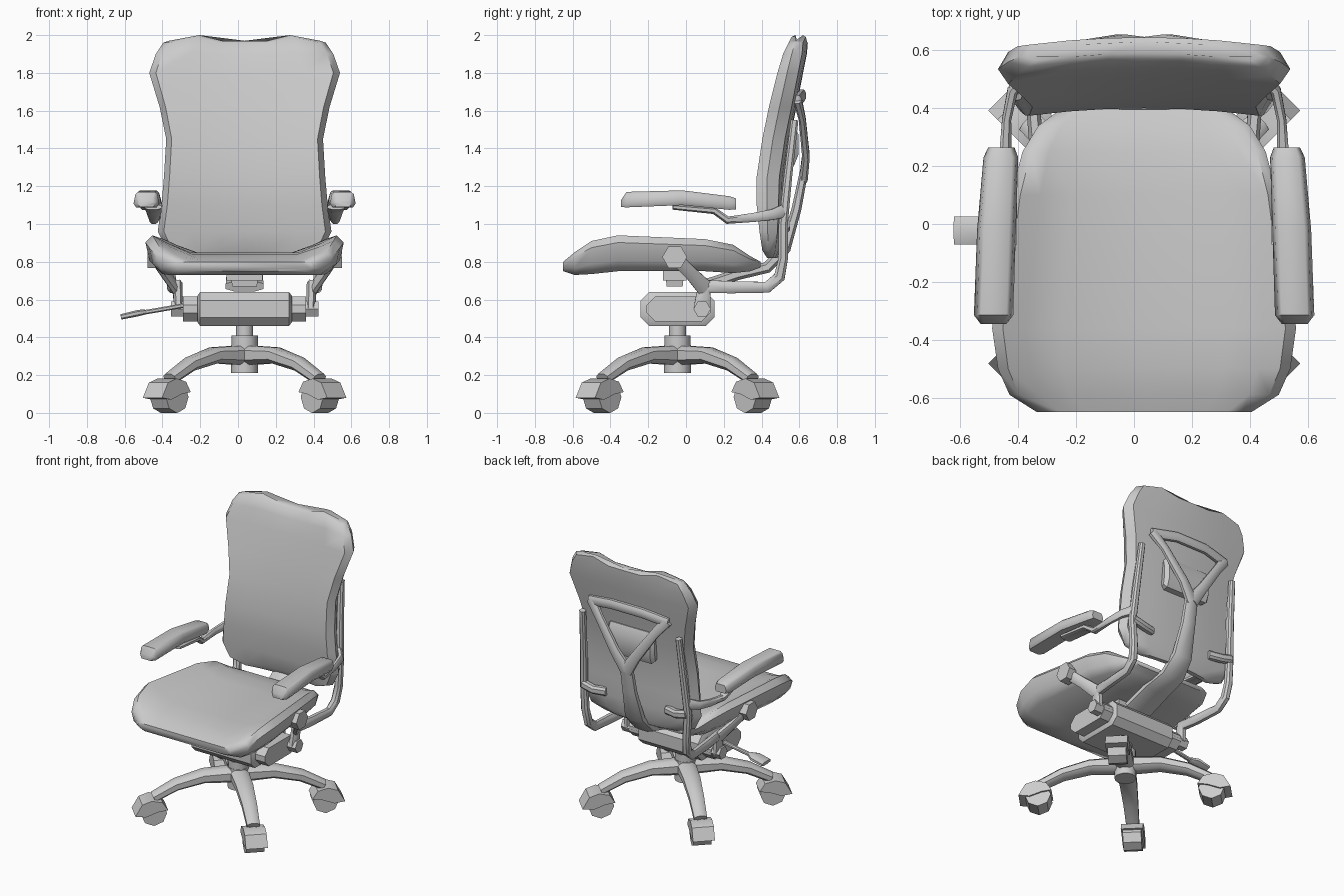
import bpy, bmesh, math
from mathutils import Vector

CX, CY = 0.035, -0.045          # chair axis (the lever shifts it off x = 0)


def loft(name, rings, angle=40):
    """Skin closed rings of equal length and cap both ends."""
    bm = bmesh.new()
    vs = [[bm.verts.new(p) for p in r] for r in rings]
    n = len(vs[0])
    for a, b in zip(vs, vs[1:]):
        for i in range(n):
            j = (i + 1) % n
            bm.faces.new((a[i], a[j], b[j], b[i]))
    bm.faces.new(vs[0])
    bm.faces.new(vs[-1])
    bmesh.ops.recalc_face_normals(bm, faces=bm.faces)
    me = bpy.data.meshes.new(name)
    bm.to_mesh(me)
    bm.free()
    for p in me.polygons:
        p.use_smooth = True
    me.set_sharp_from_angle(angle=math.radians(angle))
    ob = bpy.data.objects.new(name, me)
    bpy.context.collection.objects.link(ob)
    return ob


OCT = [(1, .5), (.5, 1), (-.5, 1), (-1, .5), (-1, -.5), (-.5, -1), (.5, -1), (1, -.5)]


def sweep(name, pts, sizes, side):
    """Chamfered bar along pts; sizes = half width (along side) and half height."""
    pts, side = [Vector(p) for p in pts], Vector(side)
    if len(sizes) == 1:
        sizes = sizes * len(pts)
    rings = []
    for i, (p, (w, h)) in enumerate(zip(pts, sizes)):
        t = Vector((0, 0, 0))
        if i:
            t += (p - pts[i - 1]).normalized()
        if i < len(pts) - 1:
            t += (pts[i + 1] - p).normalized()
        t.normalize()
        a = (side - t * side.dot(t)).normalized()
        b = t.cross(a)
        rings.append([p + a * u * w + b * v * h for u, v in OCT])
    return loft(name, rings)


def prism(name, n, r, a, b):
    """Regular n-sided cylinder from a to b."""
    a, b = Vector(a), Vector(b)
    q = (b - a).to_track_quat('Z', 'Y')
    ring = [q @ Vector((r * math.cos(2 * math.pi * i / n), r * math.sin(2 * math.pi * i / n), 0))
            for i in range(n)]
    return loft(name, [[a + p for p in ring], [b + p for p in ring]])


# Seat cushion: stations front to back (y, half width, bottom, side top, centre top)
seat = []
for y, w, zb, zs, zc in [(-.65, .37, .75, .80, .80), (-.59, .465, .73, .85, .82),
                         (-.5, .505, .735, .91, .84), (-.36, .525, .75, .94, .85),
                         (.1, .46, .75, .92, .85), (.25, .42, .74, .89, .84),
                         (.34, .365, .75, .83, .82), (.395, .29, .77, .80, .80)]:
    half = [(.86, zb), (.96, zb + .3 * (zs - zb)), (1, zb + .8 * (zs - zb)), (.93, zs),
            (.78, zc + .55 * (zs - zc)), (.55, zc)]
    sec = [(0, zb)] + half + [(0, zc)] + [(-u, z) for u, z in reversed(half)]
    seat.append([(CX + u * w, y, z) for u, z in sec])
loft("seat", seat, 50)

# Backrest: stations bottom to top (z, half width, front y, rear y, top bump)
back = []
for z, w, yf, yb, bump in [(.82, .30, .455, .485, 0), (.86, .41, .43, .50, 0), (.96, .46, .415, .51, 0),
                           (1.1, .44, .40, .515, 0), (1.25, .427, .40, .52, 0), (1.45, .415, .43, .55, 0),
                           (1.62, .45, .465, .585, 0), (1.8, .505, .51, .62, 0),
                           (1.9, .47, .54, .64, .01), (1.96, .43, .57, .645, .03), (1.97, .40, .59, .63, .03)]:
    f = [-.93, -.6, -.3, 0, .3, .6, .93]
    sec = [(u, yf) for u in f] + [(1, (yf + yb) / 2)] + [(u, yb) for u in reversed(f)] + [(-1, (yf + yb) / 2)]
    back.append([(CX + u * w, y - .03 * u * u, z + (bump if abs(u) == .6 else 0)) for u, y in sec])
loft("backrest", back, 50)

# Star base: hub, gas column, four legs with casters
prism("hub", 12, .072, (CX, CY, .21), (CX, CY, .36))
prism("hub_collar", 12, .07, (CX, CY, .35), (CX, CY, .41))
prism("gas_column", 12, .045, (CX, CY, .4), (CX, CY, .5))
for k in range(4):
    ang = math.radians(45 + 90 * k)
    d = Vector((math.cos(ang), math.sin(ang), 0))
    t = Vector((-d.y, d.x, 0))
    o = Vector((CX, CY, 0))
    at = lambda r, z, s=0: o + d * r + t * s + Vector((0, 0, z))
    sweep("base_leg", [at(.03, .305), at(.23, .305), at(.41, .258), at(.56, .18)],
          [(.06, .052), (.056, .042), (.048, .036), (.042, .03)], t)
    prism("caster_wheel", 8, .085, at(.565, .084, -.06), at(.565, .084, .06))
    hood = [(.475, .11), (.51, .165), (.58, .182), (.645, .16), (.69, .08), (.62, .07), (.54, .1)]
    loft("caster_hood", [[at(r, z, s) for r, z in hood] for s in (-.072, .072)])

# Tilt mechanism housing, stepped at the ends
def octo(x, y0, y1, z0, z1, c=.045):
    return [(CX + x, y, z) for y, z in [(y0 + c, z0), (y1 - c, z0), (y1, z0 + c), (y1, z1 - c),
                                        (y1 - c, z1), (y0 + c, z1), (y0, z1 - c), (y0, z0 + c)]]

loft("tilt_housing", [octo(-.25, -.22, .13, .48, .62), octo(-.235, -.24, .15, .46, .64),
                      octo(.235, -.24, .15, .46, .64), octo(.25, -.22, .13, .48, .62)])
loft("tilt_housing_core", [octo(x, -.21, .13, .485, .615) for x in (-.325, .325)])
prism("tilt_axle", 6, .046, (CX - .39, .085, .55), (CX + .39, .085, .55))
loft("seat_mount", [[(CX + a * w, -.06 + b * w * .65, z) for a, b in [(1, 1), (-1, 1), (-1, -1), (1, -1)]]
                    for z, w in [(.67, .065), (.70, .07), (.70, .095), (.77, .095)]])

# Height lever with paddle
sweep("lever", [(-.28, -.02, .57), (-.42, -.02, .545), (-.54, -.022, .525)], [(.014, .012)], (0, 1, 0))
sweep("lever_paddle", [(-.49, -.022, .535), (-.53, -.022, .528), (-.62, -.022, .508)],
      [(.02, .014), (.048, .017), (.048, .014)], (0, 1, 0))

# Side frames and armrests, mirrored left and right
for s in (-1, 1):
    P = lambda x, y, z: (CX + s * x, y, z)
    X = (1, 0, 0)
    sweep("side_frame", [P(.35, .085, .55), P(.355, .1, .67), P(.37, .24, .665), P(.385, .43, .665),
                         P(.39, .495, .72), P(.40, .515, .82), P(.41, .515, 1.0),
                         P(.395, .54, 1.25), P(.38, .575, 1.55)],
          [(.024, .045), (.026, .045), (.024, .032), (.024, .03), (.025, .03), (.025, .025),
           (.024, .024), (.022, .022), (.02, .02)], X)
    sweep("seat_strut", [P(.355, .11, .65), P(.42, .03, .735), P(.475, -.05, .815)],
          [(.022, .045), (.02, .035), (.02, .035)], X)
    prism("seat_knob", 6, .066, P(.44, -.06, .825), P(.515, -.06, .825))
    sweep("back_stub", [P(.41, .525, 1.0), P(.33, .525, .98), P(.24, .505, .98)], [(.025, .028)], (0, 1, 0))
    sweep("arm_strut", [P(.405, .52, 1.07), P(.455, .46, 1.05), P(.475, .36, 1.035), P(.48, .22, 1.02),
                        P(.48, .15, 1.07), P(.485, -.07, 1.09)],
          [(.02, .035), (.018, .028), (.016, .024), (.022, .02), (.04, .018), (.045, .014)], X)
    pad = []
    for y, xc, w, z0, z1 in [(-.345, .52, .045, 1.09, 1.125), (-.315, .52, .068, 1.088, 1.17),
                             (-.02, .51, .067, 1.10, 1.178), (.23, .495, .06, 1.075, 1.147),
                             (.265, .493, .045, 1.078, 1.135)]:
        sec = [(-.8, z0), (.8, z0), (1, z0 + .02), (.85, z1 - .012), (.65, z1),
               (-.65, z1), (-.85, z1 - .012), (-1, z0 + .02)]
        pad.append([P(xc + u * w, y, z) for u, z in sec])
    loft("armrest_pad", pad, 50)
    # Fork arm of the back support
    sweep("support_fork", [(CX, .622, 1.24), P(.08, .635, 1.36), P(.22, .615, 1.56), P(.30, .59, 1.66)],
          [(.022, .045), (.02, .035), (.018, .03), (.022, .035)], (0, 1, 0))

# Central back support: stem, top bar and lumbar pad
sweep("support_stem", [(CX, .08, .67), (CX, .28, .735), (CX, .43, .77), (CX, .525, .87),
                       (CX, .585, 1.08), (CX, .625, 1.28)],
      [(.10, .03), (.095, .03), (.085, .03), (.07, .03), (.05, .026), (.045, .022)], (1, 0, 0))
sweep("support_top_bar", [(CX - .31, .59, 1.65), (CX - .12, .615, 1.68), (CX + .12, .615, 1.68),
                          (CX + .31, .59, 1.65)], [(.02, .032)], (0, 1, 0))
sweep("lumbar_pad", [(CX - .18, .545, 1.42), (CX - .16, .55, 1.42), (CX + .16, .55, 1.42), (CX + .18, .545, 1.42)],
      [(.025, .09), (.045, .11), (.045, .11), (.025, .09)], (0, 1, 0))
